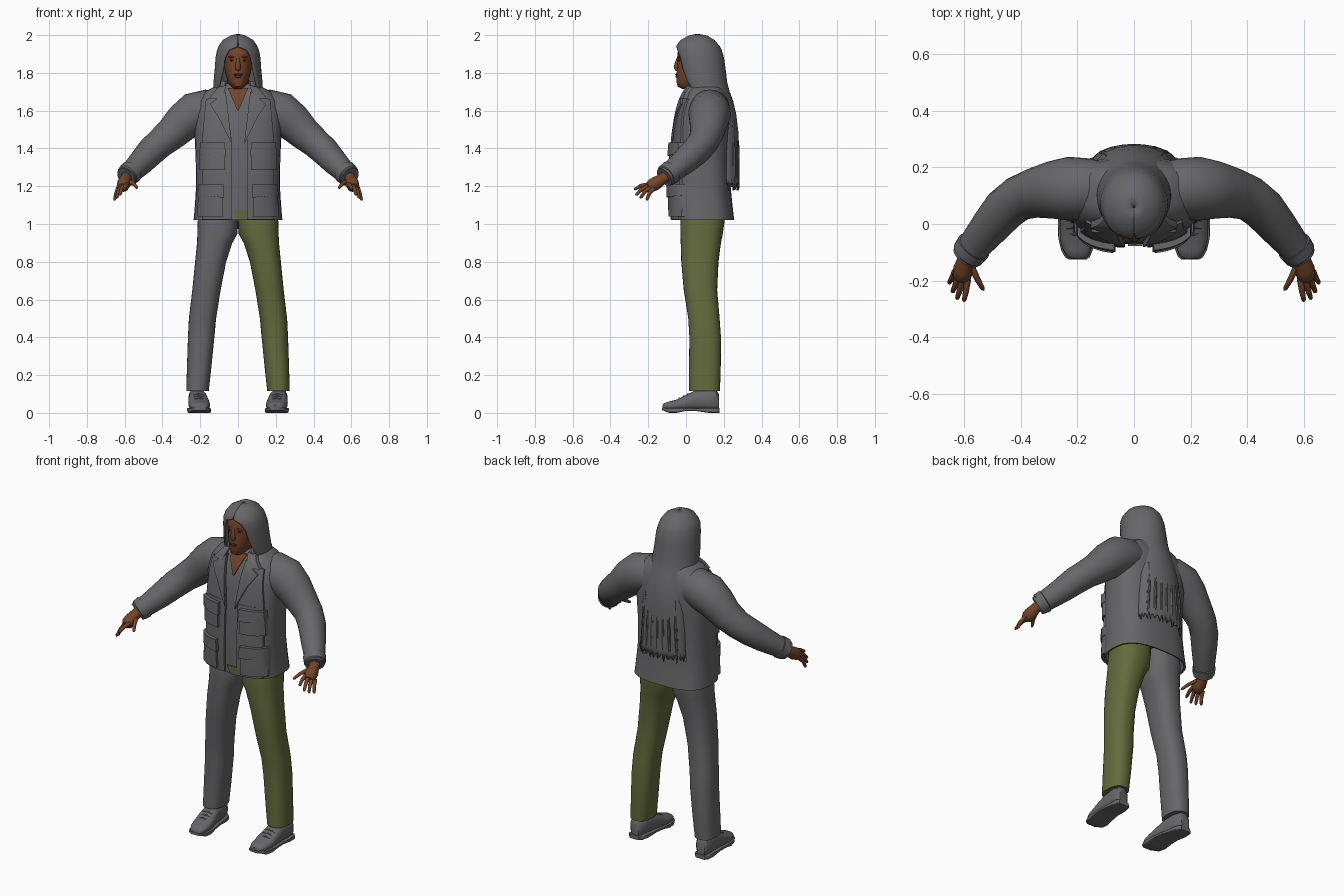
import bpy, bmesh, math
from mathutils import Vector

if "Cube" in bpy.data.objects:
    bpy.data.objects.remove(bpy.data.objects["Cube"])

def material(name, rgb):
    m = bpy.data.materials.new(name)
    m.diffuse_color = (*rgb, 1)
    m.use_nodes = True
    m.node_tree.nodes["Principled BSDF"].inputs["Base Color"].default_value = m.diffuse_color
    return m

GREY = material("grey_cloth", (0.135, 0.135, 0.142))
GREEN = material("olive_cloth", (0.125, 0.145, 0.045))
SKIN = material("brown_skin", (0.175, 0.058, 0.022))
DARK = material("dark_brown", (0.06, 0.02, 0.01))

def finish(name, bm, mat, angle=40, solid=0):
    bmesh.ops.recalc_face_normals(bm, faces=bm.faces)
    me = bpy.data.meshes.new(name)
    bm.to_mesh(me)
    bm.free()
    me.materials.append(mat)
    ob = bpy.data.objects.new(name, me)
    bpy.context.collection.objects.link(ob)
    bpy.ops.object.select_all(action='DESELECT')
    ob.select_set(True)
    bpy.context.view_layer.objects.active = ob
    bpy.ops.object.shade_smooth_by_angle(angle=math.radians(angle))
    if solid:
        mod = ob.modifiers.new("thickness", 'SOLIDIFY')
        mod.thickness, mod.offset = solid, 0
    return ob

def loft(name, rings, mat, closed=True, **kw):
    bm = bmesh.new()
    rows = [[bm.verts.new(p) for p in r] for r in rings]
    n = len(rows[0])
    for a, b in zip(rows, rows[1:]):
        for i in range(n if closed else n - 1):
            j = (i + 1) % n
            bm.faces.new((a[i], a[j], b[j], b[i]))
    if closed:
        bm.faces.new(rows[0])
        bm.faces.new(rows[-1])
    return finish(name, bm, mat, **kw)

def oval(rx, ry, n=2.0, count=32):
    """Superellipse points in 2D."""
    out = []
    for i in range(count):
        a = 2 * math.pi * i / count
        c, s = math.cos(a), math.sin(a)
        out.append((rx * math.copysign(abs(c) ** (2 / n), c),
                    ry * math.copysign(abs(s) ** (2 / n), s)))
    return out

def slices(rows, n=2.0, side=1):
    """Level rings from rows of z, x min, x max, y front, y back."""
    return [[(side * ((x0 + x1) / 2 + u), (y0 + y1) / 2 + v, z)
             for u, v in oval((x1 - x0) / 2, (y1 - y0) / 2, n)]
            for z, x0, x1, y0, y1 in rows]

def tube(name, stations, mat, side=1, count=16):
    """Round tube through x, y, z, radius stations."""
    pts = [Vector((side * s[0], s[1], s[2])) for s in stations]
    rings = []
    for i, p in enumerate(pts):
        d = (pts[min(i + 1, len(pts) - 1)] - pts[max(i - 1, 0)]).normalized()
        u = d.cross(Vector((0, 1, 0) if abs(d.z) > 0.9 else (0, 0, 1))).normalized()
        v = u.cross(d)
        rings.append([p + u * a + v * b for a, b in oval(stations[i][3], stations[i][3], 2, count)])
    return loft(name, rings, mat)

def ball(name, at, size, mat):
    bm = bmesh.new()
    bmesh.ops.create_uvsphere(bm, u_segments=16, v_segments=10, radius=1)
    for v in bm.verts:
        v.co = Vector(a + b * c for a, b, c in zip(at, size, v.co))
    finish(name, bm, mat)

# Jacket body, with the first ring tucked up inside the hem
BODY = [(1.02, .235, -.07, .255), (1.10, .228, -.072, .246), (1.20, .222, -.072, .236),
        (1.35, .224, -.068, .232), (1.47, .230, -.058, .235), (1.58, .232, -.042, .238),
        (1.65, .215, -.024, .23), (1.70, .175, 0, .21), (1.73, .12, .02, .19), (1.745, .07, .04, .16)]
N_BODY = 2.7
tuck = [(1.09, .21, -.05, .232), (1.022, .225, -.06, .245)]
loft("jacket_body", slices([(z, -w, w, a, b) for z, w, a, b in tuck + BODY], N_BODY), GREY)

def front_y(x, z):
    """Depth of the jacket front at x, z."""
    for lo, hi in zip(BODY, BODY[1:]):
        if z <= hi[0]:
            break
    t = min(max((z - lo[0]) / (hi[0] - lo[0]), 0), 1)
    w, a, b = (lo[k] + t * (hi[k] - lo[k]) for k in (1, 2, 3))
    k = min(abs(x) / w, 0.98)
    return (a + b) / 2 - (b - a) / 2 * (1 - k ** N_BODY) ** (1 / N_BODY)

def patch(name, corners, thick, mat, side=1, n=8):
    """Plate following the jacket front; corners run around as x, z."""
    a, b, c, d = (Vector(p) for p in corners)
    bm = bmesh.new()
    grid = []
    for i in range(n + 1):
        l, r = a.lerp(d, i / n), b.lerp(c, i / n)
        row = [l.lerp(r, j / n) for j in range(n + 1)]
        grid.append([bm.verts.new((side * p.x, front_y(p.x, p.y) - thick, p.y)) for p in row])
    faces = [bm.faces.new((grid[i][j], grid[i][j + 1], grid[i + 1][j + 1], grid[i + 1][j]))
             for i in range(n) for j in range(n)]
    back = bmesh.ops.extrude_face_region(bm, geom=faces, use_keep_orig=True)["geom"]
    for v in back:
        if isinstance(v, bmesh.types.BMVert):
            v.co.y += thick + 0.008
    finish(name, bm, mat, 35)

# Neckline and the trousers showing at the front opening
patch("chest_skin", [(-.055, 1.72), (.055, 1.72), (.003, 1.60), (-.003, 1.60)], .008, SKIN)
patch("trouser_fly", [(-.022, 1.068), (.045, 1.068), (.045, 1.02), (.003, 1.02)], .006, GREEN)

# Hip and leg rows: z, inner x, outer x, front y, back y
LEG = [(1.10, 0, .20, -.02, .2), (1.02, 0, .213, -.03, .205), (.95, .002, .215, -.03, .195),
       (.90, .03, .217, -.028, .185), (.80, .063, .227, -.025, .172), (.65, .092, .242, -.012, .165),
       (.50, .116, .26, .012, .178), (.40, .125, .265, .018, .185), (.25, .14, .27, .016, .184),
       (.115, .155, .274, .015, .18)]
ARM = [(.08, .12, 1.60, .09), (.16, .125, 1.605, .107), (.23, .125, 1.585, .113), (.29, .12, 1.54, .102),
       (.35, .11, 1.48, .089), (.41, .09, 1.43, .08), (.46, .05, 1.385, .077), (.51, -.01, 1.33, .069),
       (.555, -.065, 1.285, .06), (.592, -.115, 1.248, .054), (.588, -.11, 1.252, .04)]
FINGERS = {"index": ((.588, -.195, 1.21), (.602, -.275, 1.183)),
           "middle": ((.606, -.195, 1.203), (.627, -.267, 1.153)),
           "ring": ((.622, -.185, 1.195), (.643, -.243, 1.137)),
           "little": ((.634, -.17, 1.19), (.655, -.21, 1.125)),
           "thumb": ((.575, -.15, 1.225), (.532, -.235, 1.19))}
SHOE = [(-.124, .024, .042), (-.115, .038, .052), (-.09, .05, .06), (-.05, .057, .07), (0, .055, .095),
        (.05, .05, .12), (.12, .046, .128), (.16, .04, .12), (.174, .026, .10)]

def shoe_x(y):
    return .2 + .07 * (y + .12)

for s, tag in ((-1, "right"), (1, "left")):
    loft(tag + "_trouser_leg", slices(LEG, 2.4, s), GREEN if s > 0 else GREY)

    # Sleeve, cuff and wrist strap
    tube(tag + "_sleeve", ARM, GREY, s, 28)
    tube(tag + "_cuff_strap", [(.565, -.078, 1.276, .05), (.567, -.08, 1.274, .064),
                               (.587, -.106, 1.256, .06), (.589, -.108, 1.254, .05)], GREY, s, 20)

    # Hand
    tube(tag + "_palm", [(.585, -.10, 1.255, .03), (.597, -.13, 1.235, .03), (.604, -.16, 1.215, .036),
                         (.61, -.188, 1.20, .033), (.613, -.2, 1.195, .02)], SKIN, s)
    for finger, (p, q) in FINGERS.items():
        p, q = Vector(p), Vector(q)
        mid = p.lerp(q, .5) + Vector((0, -.004, .006))
        tube(tag + "_" + finger + "_finger", [(*p, .012), (*mid, .0105), (*p.lerp(q, .92), .008),
                                             (*q, .003)], SKIN, s, 10)

    # Shoe upper, sole and laces
    loft(tag + "_shoe", [[(s * (shoe_x(y) + u), y, (h + .012) / 2 + v) for u, v in
                          oval(w, (h - .012) / 2, 2.5, 24)] for y, w, h in SHOE], GREY)
    sole = []
    for y, w, h in SHOE:
        low = .012 if y < -.1 else .01 if -.01 < y < .06 else 0
        sole.append([(s * (shoe_x(y) + u), y * 1.02, (low + .026) / 2 + v)
                     for u, v in oval(w + .006, (.026 - low) / 2, 7, 20)])
    loft(tag + "_sole", sole, GREY)
    for k in range(3):
        y, z = -.035 + .022 * k, .077 + .011 * k
        tube(tag + "_lace", [(shoe_x(y) + d, y, z - abs(d) * .25, .005) for d in (-.03, 0, .03)], GREY, s, 8)

    # Open jacket front, lapel and pockets
    edge = .048 if s > 0 else .034
    patch(tag + "_front_panel", [(edge, 1.45), (.19, 1.45), (.19, 1.025), (edge, 1.025)], .012, GREY, s)
    patch(tag + "_chest_panel", [(.07, 1.69), (.17, 1.66), (.19, 1.45), (edge, 1.45)], .010, GREY, s)
    patch(tag + "_lapel", [(.065, 1.70), (.15, 1.635), (.10, 1.56), (.032, 1.42)], .02, GREY, s)
    patch(tag + "_collar_leaf", [(.06, 1.735), (.105, 1.725), (.152, 1.665), (.085, 1.665)], .022, GREY, s)
    for part, lo, hi, x0, x1 in (("chest", 1.285, 1.42, .07, .205), ("hip", 1.04, 1.20, .078, .215)):
        patch(f"{tag}_{part}_pocket", [(x0 + .005, hi), (x1 - .004, hi), (x1, lo), (x0, lo)], .026, GREY, s)
        patch(f"{tag}_{part}_flap", [(x0, hi + .012), (x1 - .005, hi + .012), (x1, hi - .05),
                                    (x0 - .005, hi - .06)], .034, GREY, s)

# Head, neck and face
HEAD = [(1.715, .022, -.02, .08), (1.727, .036, -.044, .11), (1.755, .054, -.051, .14),
        (1.80, .068, -.05, .165), (1.84, .075, -.045, .175), (1.88, .08, -.046, .17),
        (1.92, .08, -.043, .155), (1.96, .06, -.02, .13), (1.98, .03, .02, .10)]
loft("head", slices([(z, -w, w, a, b) for z, w, a, b in HEAD], 2.2), SKIN)
tube("neck", [(0, .08, 1.58, .06), (0, .075, 1.68, .06), (0, .07, 1.79, .058)], SKIN, 1, 24)
tube("nose", [(0, -.038, 1.885, .008), (0, -.047, 1.855, .011), (0, -.05, 1.832, .0155),
              (0, -.046, 1.818, .013), (0, -.043, 1.812, .005)], SKIN)
ball("upper_lip", (0, -.049, 1.79), (.023, .008, .006), DARK)
ball("lower_lip", (0, -.049, 1.78), (.02, .008, .006), SKIN)
for s, tag in ((-1, "right"), (1, "left")):
    ball(tag + "_eye", (s * .031, -.035, 1.866), (.013, .007, .005), DARK)
    ball(tag + "_brow", (s * .032, -.037, 1.884), (.02, .008, .005), SKIN)

def wrap(rows, count=40):
    """Sheets around the back; rows of z, half width, front y, middle y, back y, front gap angle."""
    rings = []
    for z, w, yf, yc, yb, gap in rows:
        ring = []
        for i in range(count + 1):
            a = math.radians(gap + (360 - 2 * gap) * i / count)
            c = math.cos(a)
            ring.append((w * math.sin(a), yc - c * (yc - yf if c > 0 else yb - yc), z))
        rings.append(ring)
    return rings

# Long hair: cap, sides and a sheet down the back with a ragged end
HAIR = [(2.0, .004, .056, .06, .064, 0), (1.993, .036, .02, .06, .108, 0), (1.97, .076, -.025, .06, .147, 0),
        (1.938, .098, -.047, .06, .174, 2), (1.92, .105, -.052, .06, .183, 26), (1.88, .113, -.05, .07, .195, 37),
        (1.82, .117, -.045, .08, .204, 42), (1.75, .124, -.03, .09, .212, 50), (1.70, .126, -.01, .11, .225, 58),
        (1.65, .128, .04, .13, .244, 75), (1.58, .127, .10, .17, .26, 88), (1.48, .132, .15, .20, .272, 92),
        (1.34, .138, .16, .205, .274, 92), (1.25, .142, .17, .21, .276, 92), (1.20, .145, .17, .215, .277, 92)]
hair = wrap(HAIR)
hair[-1] = [(x, y, z + .022 * math.sin(i * 2.3) + .015 * (i % 2)) for i, (x, y, z) in enumerate(hair[-1])]
loft("long_hair", hair, GREY, closed=False, solid=.012)
for k in range(7):
    x = -.115 + .038 * k
    y = .215 + .06 * math.sqrt(1 - (x / .145) ** 2)
    tube("hair_strand", [(x * .85, y - .012, 1.55, .004), (x * .93, y, 1.40, .009),
                         (x, y, 1.26, .009), (x * 1.02, y, 1.185 + .012 * (k % 3), .002)], GREY, 1, 8)

# Stand-up jacket collar behind the neck
loft("collar", wrap([(1.68, .13, .0, .10, .215, 40), (1.73, .11, .0, .10, .195, 40),
                     (1.755, .095, .005, .10, .185, 44)]), GREY, closed=False, solid=.014)
